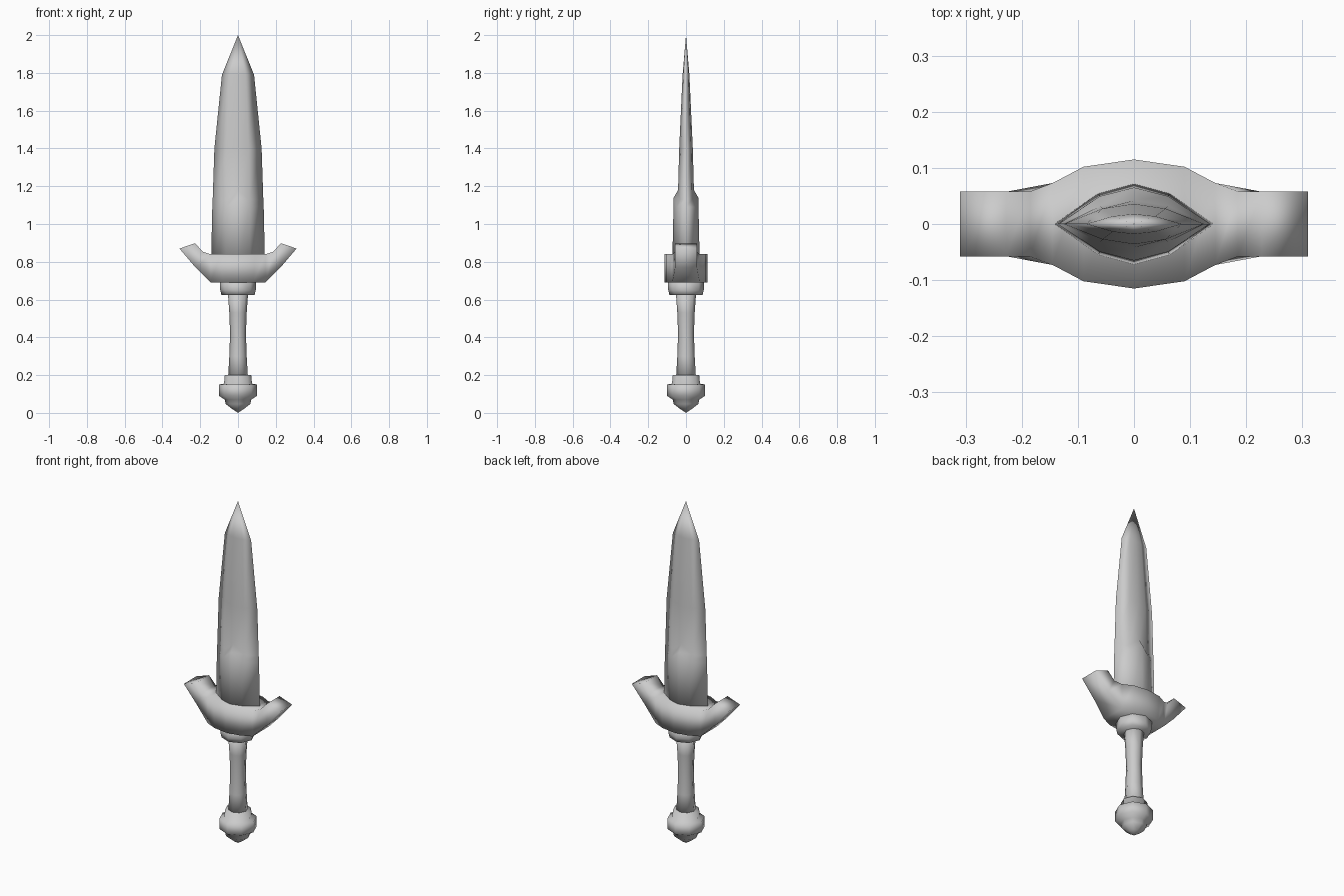
import bpy
import bmesh
import math

cube = bpy.data.objects.get("Cube")
if cube:
    bpy.data.objects.remove(cube, do_unlink=True)

steel = bpy.data.materials.new("grey_steel")
steel.use_nodes = True
GREY = (0.6, 0.6, 0.6, 1)
steel.diffuse_color = GREY
steel.node_tree.nodes["Principled BSDF"].inputs["Base Color"].default_value = GREY


def loft(name, rings, sharp=180):
    """Skin a list of equal-length point rings and cap both ends."""
    bm = bmesh.new()
    loops = [[bm.verts.new(p) for p in ring] for ring in rings]
    n = len(loops[0])
    for a, b in zip(loops, loops[1:]):
        for i in range(n):
            j = (i + 1) % n
            bm.faces.new((a[i], a[j], b[j], b[i]))
    bm.faces.new(loops[0][::-1])
    bm.faces.new(loops[-1])
    bmesh.ops.remove_doubles(bm, verts=bm.verts, dist=0.0005)
    bmesh.ops.recalc_face_normals(bm, faces=bm.faces)
    mesh = bpy.data.meshes.new(name)
    bm.to_mesh(mesh)
    bm.free()
    mesh.materials.append(steel)
    obj = bpy.data.objects.new(name, mesh)
    bpy.context.collection.objects.link(obj)
    bpy.ops.object.select_all(action="DESELECT")
    obj.select_set(True)
    bpy.context.view_layer.objects.active = obj
    bpy.ops.object.shade_smooth_by_angle(angle=math.radians(sharp))
    return obj


def turned(name, profile, sides=8):
    """Revolve (radius, height) pairs around the z axis."""
    turn = [2 * math.pi * i / sides for i in range(sides)]
    return loft(name, [[(r * math.cos(a), r * math.sin(a), z) for a in turn]
                       for r, z in profile])


# Blade: lens section; "drop" lowers the flanks to make the pointed raised base
def blade_ring(z, w, t, drop):
    m, y, low = 0.45 * w, 0.76 * t, z - drop
    return [(w, 0, low), (m, y, low), (0, t, z), (-m, y, low),
            (-w, 0, low), (-m, -y, low), (0, -t, z), (m, -y, low)]


loft("blade", [blade_ring(*r) for r in (
    (0.78, 0.143, 0.073, 0), (1.14, 0.136, 0.065, 0.05),
    (1.18, 0.134, 0.042, 0.05), (1.4, 0.125, 0.036, 0),
    (1.79, 0.085, 0.018, 0), (2.0, 0, 0, 0))])

# Crossguard: half the stations, mirrored; top x, top z, bottom x, bottom z, half depth
half = [(0, 0.84, 0, 0.69, 0.115), (0.09, 0.84, 0.08, 0.69, 0.102),
        (0.145, 0.84, 0.145, 0.69, 0.073), (0.185, 0.853, 0.225, 0.77, 0.058),
        (0.228, 0.898, 0.31, 0.87, 0.058)]
stations = [(-a, b, -c, d, e) for a, b, c, d, e in half[:0:-1]] + half
loft("crossguard", [[(tx, -y, tz), (tx, y, tz), (bx, y, bz), (bx, -y, bz)]
                    for tx, tz, bx, bz, y in stations])

# Hilt
turned("collar", [(0.096, 0.70), (0.094, 0.65), (0.088, 0.625)])
turned("grip", [(0.054, 0.64), (0.046, 0.53), (0.042, 0.42),
                (0.046, 0.3), (0.053, 0.18)])
turned("pommel", [(0.07, 0.2), (0.074, 0.155), (0.1, 0.15), (0.1, 0.09),
                  (0.07, 0.07), (0.065, 0.047), (0.03, 0.02), (0, 0)])
